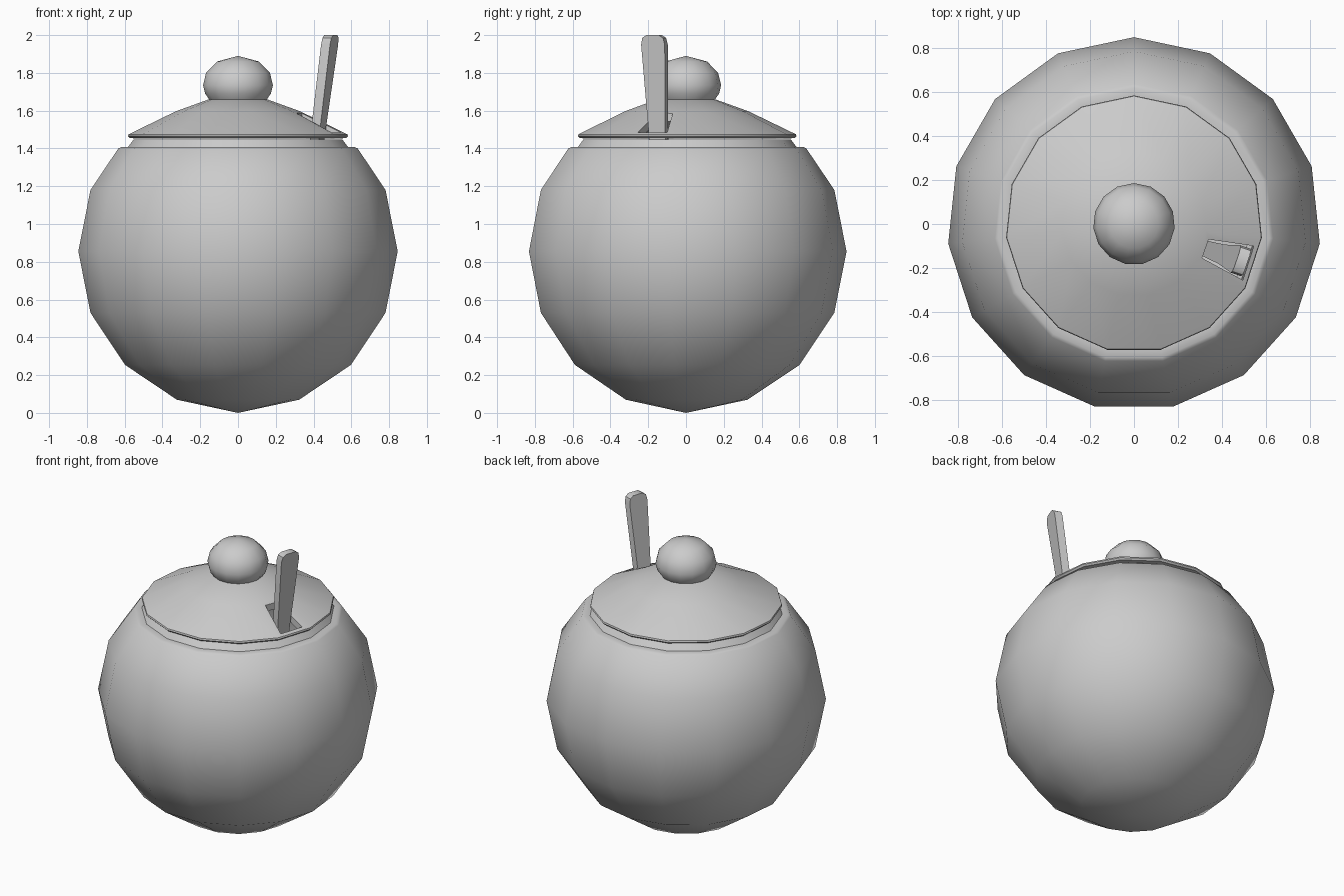
import bpy, bmesh, math
from mathutils import Vector

if "Cube" in bpy.data.objects:
    bpy.data.objects.remove(bpy.data.objects["Cube"])

SIDES = 15


def finish(name, bm, angle=35):
    bmesh.ops.recalc_face_normals(bm, faces=bm.faces[:])
    me = bpy.data.meshes.new(name)
    bm.to_mesh(me)
    bm.free()
    ob = bpy.data.objects.new(name, me)
    bpy.context.collection.objects.link(ob)
    bpy.ops.object.select_all(action='DESELECT')
    ob.select_set(True)
    bpy.context.view_layer.objects.active = ob
    if angle:
        bpy.ops.object.shade_smooth_by_angle(angle=math.radians(angle))
    return ob


def lathe(name, profile, angle=35):
    """Spin (radius, z) points that start and end on the axis."""
    bm = bmesh.new()
    rings = []
    for r, z in profile:
        if r == 0:
            rings.append([bm.verts.new((0, 0, z))] * SIDES)
        else:
            rings.append([bm.verts.new((r * math.cos(a), r * math.sin(a), z))
                          for a in (math.pi / 2 + 2 * math.pi * i / SIDES for i in range(SIDES))])
    for lo, hi in zip(rings, rings[1:]):
        for i in range(SIDES):
            j = (i + 1) % SIDES
            quad = list(dict.fromkeys([lo[i], lo[j], hi[j], hi[i]]))
            bm.faces.new(quad)
    return finish(name, bm, angle)


def prism(name, bottom, top, angle=0):
    """Solid between two matching outlines."""
    bm = bmesh.new()
    a = [bm.verts.new(p) for p in bottom]
    b = [bm.verts.new(p) for p in top]
    bm.faces.new(a)
    bm.faces.new(b)
    n = len(a)
    for i in range(n):
        bm.faces.new((a[i], a[(i + 1) % n], b[(i + 1) % n], b[i]))
    return finish(name, bm, angle)


def arc(radius, centre, steps):
    """Sphere profile from the bottom pole, in 22.5 degree steps."""
    return [(radius * math.sin(math.radians(22.5 * k)),
             centre - radius * math.cos(math.radians(22.5 * k))) for k in steps]


# Round bowl: outer sphere, stepped rim, inner wall
outer = [(0, 0)] + arc(0.85, 0.855, range(1, 6))
inner = arc(0.79, 0.855, range(5, 0, -1)) + [(0, 0.065)]
rim = [(0.637, 1.40), (0.62, 1.408), (0.585, 1.408), (0.555, 1.448), (0.53, 1.448)]
lathe("bowl", outer + rim + inner)

# Lid shell with thin edge
lid = lathe("lid", [(0, 1.66), (0.155, 1.66), (0.33, 1.597), (0.582, 1.475), (0.585, 1.465),
                    (0.575, 1.455), (0.53, 1.452), (0.32, 1.56), (0.15, 1.62), (0, 1.62)])

# Spoon slot cut through the lid
slot = [(0.34, -0.07), (0.31, -0.155), (0.495, -0.255), (0.545, -0.10)]
cutter = prism("slot_cutter", [(x, y, 1.3) for x, y in slot], [(x, y, 1.8) for x, y in slot])
cutter.hide_render = True
mod = lid.modifiers.new("slot", 'BOOLEAN')
mod.operation = 'DIFFERENCE'
mod.solver = 'EXACT'
mod.object = cutter
bpy.context.view_layer.objects.active = lid
bpy.ops.object.modifier_apply(modifier=mod.name)
bpy.data.objects.remove(cutter)

# Knob
lathe("lid_knob", [(0, 1.89), (0.112, 1.86), (0.17, 1.80), (0.186, 1.735),
                   (0.175, 1.69), (0.15, 1.655), (0, 1.655)], 50)

# Spoon handle leaning outward through the slot
turn = math.radians(-19)
radial = Vector((math.cos(turn), math.sin(turn), 0))
across = Vector((-math.sin(turn), math.cos(turn), 0))


def spoon_point(w, z, depth):
    lean = 0.52 + (z - 2.0) * 0.14
    return radial * (lean + depth) + across * w + Vector((0, 0, z))


half = [(0.028, 0.40), (0.046, 1.48), (0.066, 1.95), (0.058, 1.985), (0.035, 2.0)]
outline = half + [(-w, z) for w, z in reversed(half)]
prism("spoon_handle", [spoon_point(w, z, -0.025) for w, z in outline],
      [spoon_point(w, z, 0.025) for w, z in outline], 35)

# Spoon scoop hidden inside the bowl
bm = bmesh.new()
bmesh.ops.create_uvsphere(bm, u_segments=12, v_segments=8, radius=1)
for v in bm.verts:
    c = v.co.copy()
    v.co = spoon_point(c.y * 0.10, 0.36 + c.z * 0.14, c.x * 0.035)
finish("spoon_scoop", bm)
